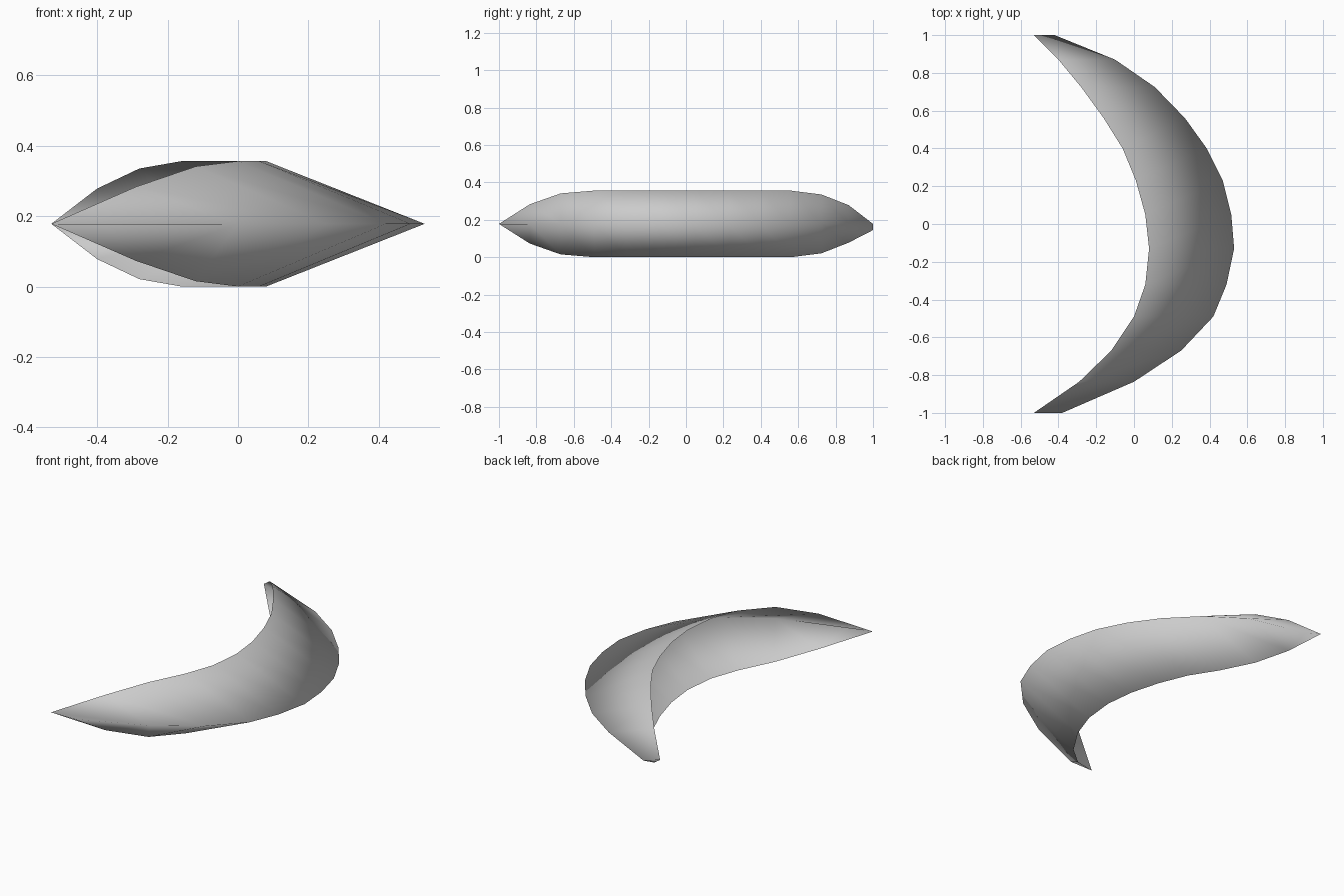
import bpy
import bmesh

cube = bpy.data.objects.get("Cube")
if cube:
    bpy.data.objects.remove(cube)

MID = 0.178  # height of the outer keel

# Stations along the crescent: y, inner rim x, outer keel x, rim half-height
STATIONS = [
    (-1, -.53, -.38, 0),
    (-.835, -.29, 0, .105),
    (-.67, -.12, .25, .163),
    (-.49, 0, .42, MID),
    (-.32, .06, .49, MID),
    (-.13, .08, .53, MID),
    (.05, .06, .515, MID),
    (.23, .01, .47, MID),
    (.4, -.06, .385, MID),
    (.56, -.16, .27, MID),
    (.725, -.28, .11, .157),
    (.87, -.4, -.1, .1),
    (1, -.53, -.42, 0),
]

grey = bpy.data.materials.new("light grey")
grey.use_nodes = True
colour = (.6, .6, .6, 1)
grey.diffuse_color = colour
grey.node_tree.nodes["Principled BSDF"].inputs["Base Color"].default_value = colour

# Open shell: an upper and a lower sheet meeting along the outer keel
bm = bmesh.new()
rows = []
for y, inner, outer, half in STATIONS:
    drop = .033 if y == 1 else 0  # keel dips at the back tip
    top = bm.verts.new((inner, y, MID + half))
    keel = bm.verts.new((outer, y, MID - drop))
    bottom = bm.verts.new((inner, y, MID - half)) if half else top
    rows.append((top, keel, bottom))

for (t0, k0, b0), (t1, k1, b1) in zip(rows, rows[1:]):
    bm.faces.new((t0, k0, k1, t1))
    bm.faces.new((k0, b0, b1, k1))

for face in bm.faces:
    face.smooth = True

# Crisp crease along the keel at the front tip
bm.edges.get((rows[0][1], rows[1][1])).smooth = False

mesh = bpy.data.meshes.new("crescent_shell")
bm.to_mesh(mesh)
bm.free()
mesh.materials.append(grey)
shell = bpy.data.objects.new("crescent_shell", mesh)
bpy.context.collection.objects.link(shell)
